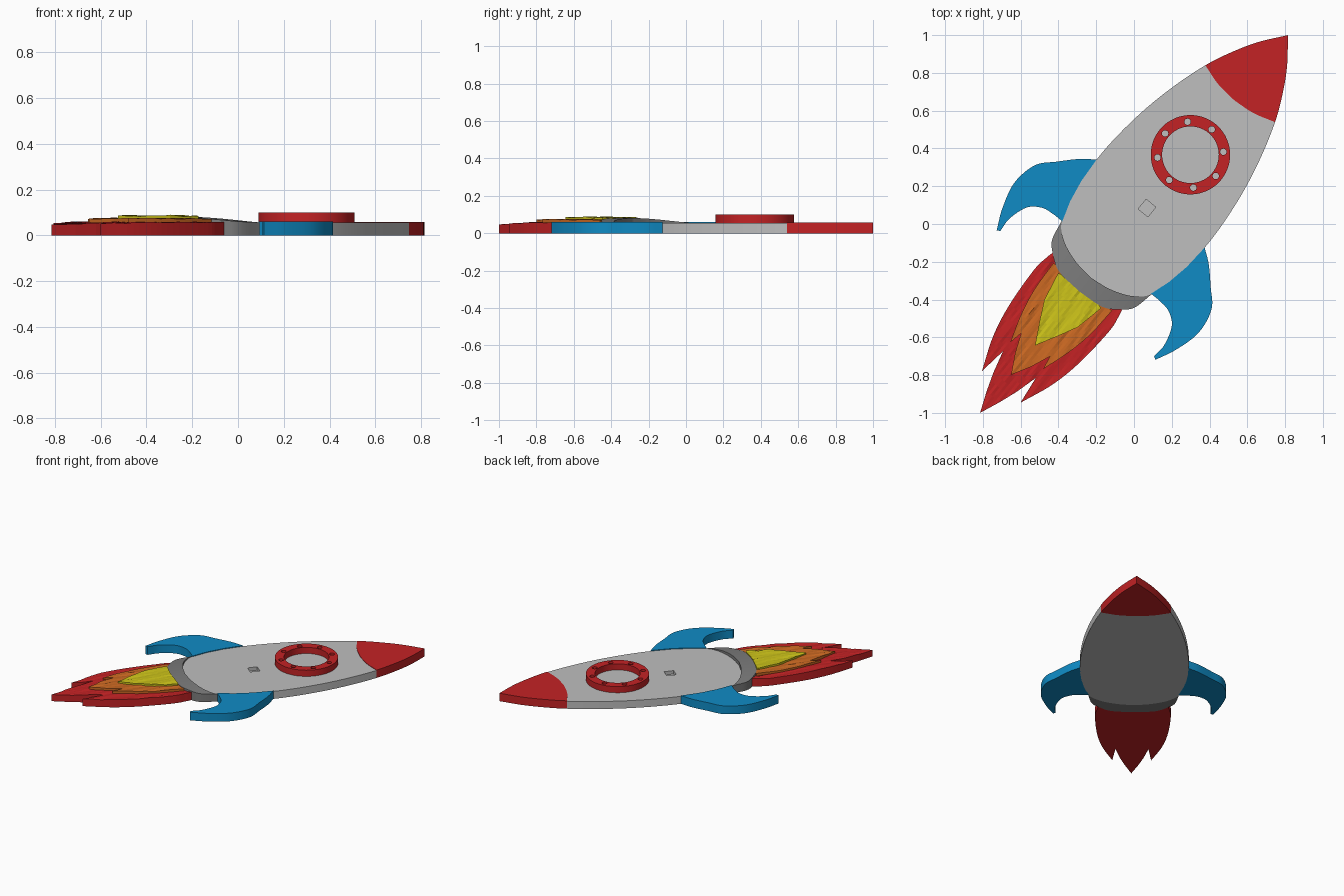
import bpy, bmesh, math
from mathutils import Vector, Matrix, noise

old = bpy.data.objects.get("Cube")
if old:
    bpy.data.objects.remove(old, do_unlink=True)


def material(name, color):
    m = bpy.data.materials.new(name)
    m.use_nodes = True
    m.diffuse_color = (*color, 1)
    m.node_tree.nodes["Principled BSDF"].inputs["Base Color"].default_value = (*color, 1)
    return m


RED = material("red", (0.55, 0.016, 0.018))
GREY = material("light grey", (0.52, 0.52, 0.52))
DARK = material("dark grey", (0.2, 0.2, 0.2))
BLUE = material("blue", (0.005, 0.26, 0.56))
ORANGE = material("orange", (0.6, 0.14, 0.016))
YELLOW = material("yellow", (0.6, 0.54, 0.01))

# The rocket is drawn pointing along local +y, then turned to lie diagonally
TURN = Matrix.Rotation(-math.atan2(0.815, 1.0), 4, 'Z')


def smooth(pts, n=6):
    """Catmull-Rom curve through the points."""
    p = [Vector(q) for q in pts]
    p = [2 * p[0] - p[1]] + p + [2 * p[-1] - p[-2]]
    out = []
    for a, b, c, d in zip(p, p[1:], p[2:], p[3:]):
        for i in range(n):
            t = i / n
            out.append(0.5 * (2 * b + (c - a) * t + (2 * a - 5 * b + 4 * c - d) * t * t
                              + (3 * b - a - 3 * c + d) * t ** 3))
    return out + [p[-2]]


def flip(pts):
    return [Vector((-p[0], p[1])) for p in reversed(pts)]


def both(half):
    """Close a half outline, running from one axis point to another."""
    half = [Vector(p) for p in half]
    return half + [p for p in flip(half) if abs(p.x) > 1e-5]


def circle(r, n, center=(0, 0), start=0.0):
    return [Vector((center[0] + r * math.cos(start + math.tau * i / n),
                    center[1] + r * math.sin(start + math.tau * i / n))) for i in range(n)]


def plate(name, loops, z0, z1, mats, top=None, step=0.02, rule=None, rounded=True):
    """Extruded flat outline with holes; top() reshapes the upper surface."""
    cu = bpy.data.curves.new(name, 'CURVE')
    cu.dimensions, cu.fill_mode, cu.extrude = '2D', 'BOTH', (z1 - z0) / 2
    for loop in loops:
        s = cu.splines.new('POLY')
        s.points.add(len(loop) - 1)
        for sp, p in zip(s.points, loop):
            sp.co = (p[0], p[1], 0, 1)
        s.use_cyclic_u = True
    tmp = bpy.data.objects.new(name + "_outline", cu)
    bpy.context.collection.objects.link(tmp)
    dg = bpy.context.evaluated_depsgraph_get()
    me = bpy.data.meshes.new_from_object(tmp.evaluated_get(dg))
    bpy.data.objects.remove(tmp, do_unlink=True)

    bm = bmesh.new()
    bm.from_mesh(me)
    bmesh.ops.remove_doubles(bm, verts=bm.verts, dist=1e-5)
    bmesh.ops.translate(bm, verts=bm.verts, vec=(0, 0, (z0 + z1) / 2))
    if top:
        # Cut into strips so the upper surface can bend
        for axis, gap in ((0, step), (1, step * 3)):
            lo = min(v.co[axis] for v in bm.verts)
            hi = max(v.co[axis] for v in bm.verts)
            no = Vector((1, 0, 0)) if axis == 0 else Vector((0, 1, 0))
            for i in range(1, int((hi - lo) / gap) + 1):
                bmesh.ops.bisect_plane(bm, geom=bm.verts[:] + bm.edges[:] + bm.faces[:],
                                       plane_co=no * (lo + i * gap), plane_no=no)
        for v in bm.verts:
            if v.co.z > (z0 + z1) / 2:
                v.co.z = top(v.co.x, v.co.y)
    bmesh.ops.recalc_face_normals(bm, faces=bm.faces)
    for f in bm.faces:
        f.material_index = rule(f) if rule else 0
        f.smooth = False
    bmesh.ops.transform(bm, matrix=TURN, verts=bm.verts)
    bm.to_mesh(me)
    bm.free()
    me.materials.clear()
    for m in mats:
        me.materials.append(m)
    ob = bpy.data.objects.new(name, me)
    bpy.context.collection.objects.link(ob)
    if rounded:
        bpy.ops.object.select_all(action='DESELECT')
        ob.select_set(True)
        bpy.context.view_layer.objects.active = ob
        bpy.ops.object.shade_smooth_by_angle(angle=math.radians(30))
    return ob


# Shared outline curves, right half
base = smooth([(0, -.365), (.11, -.35), (.21, -.315), (.277, -.269), (.307, -.23)])
lower_side = [(.307, -.23), (.338, -.12), (.36, 0), (.369, .14), (.364, .3), (.34, .5),
              (.297, .7), (.238, .89)]
side = smooth(lower_side + [(.176, 1.028), (.1, 1.16), (0, 1.29)])
split = 6 * (len(lower_side) - 1)
seam = smooth([(.238, .89), (.12, .855), (0, .843)])
skirt_edge = smooth([(.307, -.23), (.284, -.336), (.238, -.39), (.15, -.445), (0, -.46)])

# Hull with a small square recess
square = [(x * .033, .109 + y * .033) for x, y in ((-1, -1), (1, -1), (1, 1), (-1, 1))]
plate("hull", [both(base[:-1] + side[:split] + seam), square], 0, .055, [GREY])
plate("recess_floor", [square], 0, .03, [GREY], rounded=False)

# Nose cone: the lower part of its right edge keeps the hull colour
def nose_rule(f):
    c = f.calc_center_median()
    return int(abs(f.normal.z) < .5 and f.normal.y > 0 and c.x > 0 and c.y < 1.11)


plate("nose_cone", [both(list(reversed(seam))[:-1] + side[split:])], 0, .058,
      [RED, GREY], rule=nose_rule)

# Porthole ring with bolt holes
center = (0, .473)
bolts = circle(.175, 8, center, math.radians(5) + math.atan2(.815, 1.0))
plate("porthole_ring", [circle(.21, 64, center), circle(.15, 64, center)]
      + [circle(.017, 16, b) for b in bolts], .05, .1, [RED])

# Swept fins
fin = (smooth([(.369, .139), (.441, .085), (.526, -.003), (.603, -.09), (.629, -.229),
               (.594, -.372), (.542, -.486)])
       + smooth([(.525, -.475), (.529, -.394), (.496, -.292), (.434, -.242),
                 (.37, -.23), (.303, -.229)])
       + [Vector((.338, -.12)), Vector((.36, 0))])
plate("right_fin", [fin], 0, .06, [BLUE])
plate("left_fin", [flip(fin)], 0, .06, [BLUE])

# Domed engine skirt
plate("engine_skirt", [both(base[:-1] + skirt_edge)], 0, .06, [DARK],
      top=lambda x, y: .056 + .025 * max(0, 1 - (x / .31) ** 2), step=.03)


# Layered flames with streaky upper surfaces
def streaks(height, amount):
    def top(x, y):
        ripple = noise.noise(Vector((x * 45 + y * 6, y * 5, height * 100)))
        return height + amount * ripple - .03 * max(0, -y - .95)
    return top


def flame(name, z0, height, mat, start, edge):
    root = [p for p in reversed(skirt_edge) if p.x < start]
    outline = both(root + [Vector(p) for p in edge])
    plate(name, [outline], z0, height, [mat], top=streaks(height, .006), step=.014,
          rounded=False)


flame("outer_flame", 0, .057, RED, .24,
      smooth([(.245, -.42), (.257, -.52), (.241, -.747), (.203, -.93), (.132, -1.113)])
      + [(.112, -.96), (.08, -1.08), (.045, -1.18), (0, -1.29)])
flame("middle_flame", .045, .073, ORANGE, .19,
      smooth([(.2, -.43), (.19, -.6), (.16, -.75), (.112, -.9)])
      + [(.098, -.825), (.055, -.93), (0, -1.03)])
flame("inner_flame", .06, .086, YELLOW, .14,
      [(.147, -.455), (.115, -.61), (.07, -.7), (0, -.83)])
